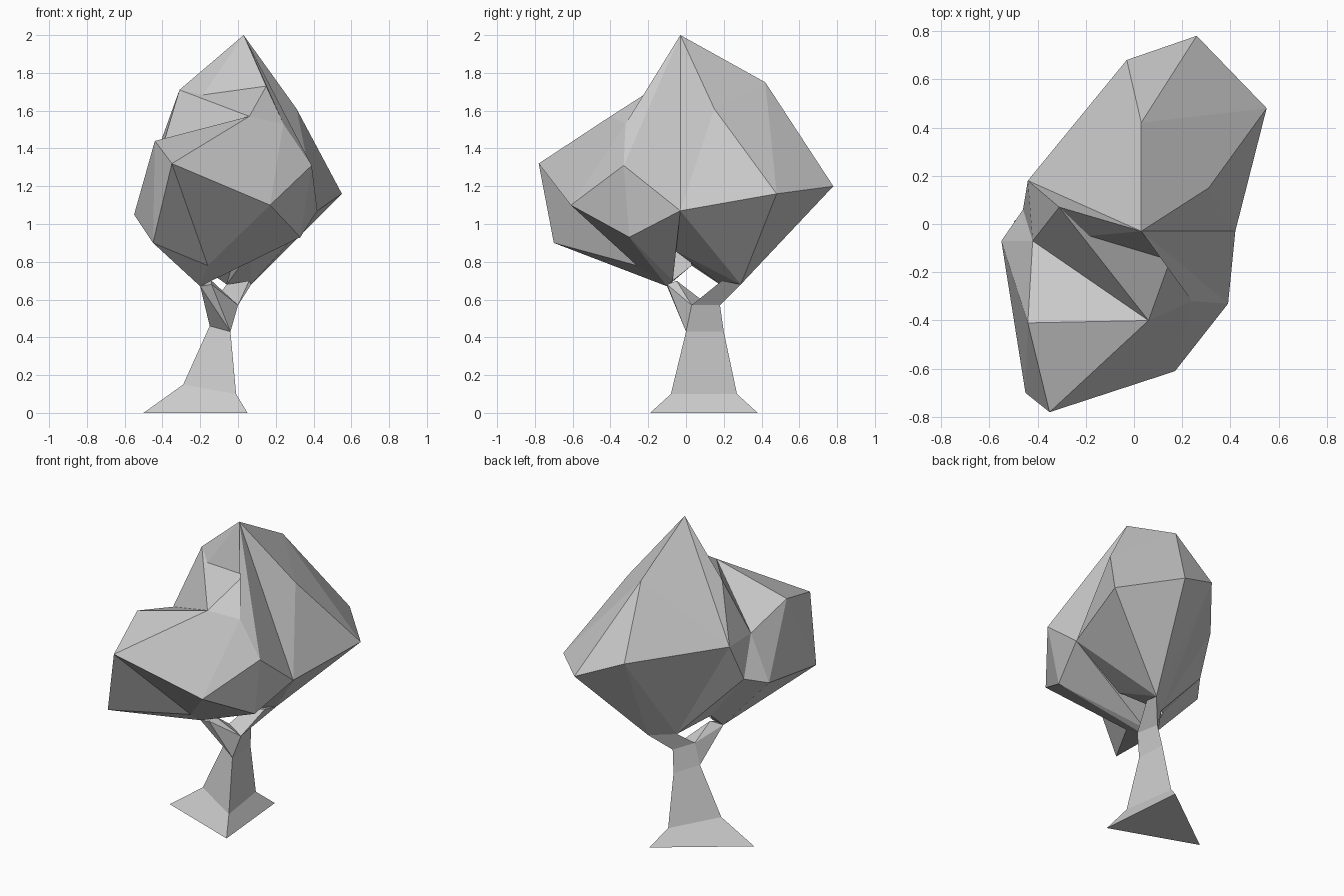
import bpy
import bmesh

if "Cube" in bpy.data.objects:
    bpy.data.objects.remove(bpy.data.objects["Cube"])


def finish(name, bm):
    bmesh.ops.recalc_face_normals(bm, faces=bm.faces[:])
    mesh = bpy.data.meshes.new(name)
    bm.to_mesh(mesh)
    bm.free()
    obj = bpy.data.objects.new(name, mesh)
    bpy.context.collection.objects.link(obj)
    return obj


def hull(name, points):
    """Faceted lump wrapped around a few corner points."""
    bm = bmesh.new()
    for p in points:
        bm.verts.new(p)
    bmesh.ops.convex_hull(bm, input=bm.verts[:])
    bmesh.ops.delete(bm, geom=[v for v in bm.verts if not v.link_faces], context='VERTS')
    return finish(name, bm)


def loft(name, rings):
    """Three-sided tube through triangular cross-sections."""
    bm = bmesh.new()
    loops = [[bm.verts.new(p) for p in ring] for ring in rings]
    for a, b in zip(loops, loops[1:]):
        for i in range(3):
            j = (i + 1) % 3
            bm.faces.new((a[i], a[j], b[j], b[i]))
    bm.faces.new(loops[0])
    bm.faces.new(loops[-1])
    return finish(name, bm)


# Shared corners where the parts meet
apex = (0.03, -0.03, 2.0)
left_back = (-0.44, 0.18, 1.35)
left_dent = (-0.42, -0.07, 1.34)
left_shoulder = (-0.31, 0.07, 1.71)
left_front = (-0.44, -0.41, 1.44)
left_low = (-0.46, 0.06, 1.10)
top_dent = (0.15, -0.15, 1.73)
right_low = (0.42, -0.03, 1.07)
right_high = (0.24, -0.32, 1.53)
right_mid = (0.39, -0.33, 1.31)
front_peak = (0.06, -0.40, 1.57)
front_tip = (-0.35, -0.78, 1.32)
back_root = (-0.06, 0.18, 0.68)
underside = (-0.20, 0.03, 0.78)
front_root = [(-0.16, -0.26, 0.78), (-0.24, -0.12, 0.73),
              (-0.20, -0.10, 0.67), (-0.14, -0.07, 0.70)]
fork = [(-0.15, 0.07, 0.46), (-0.04, 0.0, 0.43), (-0.05, 0.20, 0.43)]
knee = [(-0.12, 0.08, 0.60), (0.0, 0.03, 0.57), (-0.03, 0.18, 0.57)]

# Trunk flaring to a triangular foot, continuing into the back branch
loft("trunk_and_back_branch", [
    [(-0.50, 0.01, 0), (0.05, -0.19, 0), (0.0, 0.38, 0)],
    [(-0.29, 0.05, 0.15), (-0.01, -0.08, 0.10), (-0.06, 0.27, 0.10)],
    fork, knee,
    [back_root, (0.06, 0.19, 0.70), (0.07, 0.29, 0.68)],
])

# Front branch leaving the trunk at the fork
hull("front_branch", [fork[0], fork[1], knee[0], knee[1],
                      (-0.20, -0.10, 0.67), (-0.14, -0.10, 0.68), (-0.14, -0.05, 0.70)])

# Tall rear foliage
hull("back_foliage", [
    apex, left_back, right_low, back_root,
    (0.03, 0.42, 1.75), (0.31, 0.15, 1.61), (0.55, 0.48, 1.16),
    (0.26, 0.78, 1.20), (-0.03, 0.68, 1.32),
    (0.07, 0.29, 0.68), (0.07, -0.06, 0.86),
])

# Overhanging front foliage: two lumps meeting in a crease underneath
hull("front_foliage_right", front_root + [
    front_peak, front_tip, left_front, left_dent, right_high, right_mid, right_low,
    (0.17, -0.61, 1.10), (0.33, -0.30, 0.93), (0.10, -0.13, 0.93),
])
hull("front_foliage_left", front_root + [
    front_tip, left_front, left_dent, left_low, underside,
    (-0.45, -0.70, 0.90), (-0.55, -0.07, 1.05),
])

# Foliage between the front and back lumps, creased at the top dent
hull("middle_foliage_back", [apex, left_shoulder, top_dent, left_back, left_dent,
                             left_low, underside, right_low, back_root])
hull("middle_foliage_front", [front_peak, left_shoulder, top_dent, left_dent,
                              right_high, right_mid, right_low, back_root])
hull("middle_foliage_right", [apex, top_dent, right_high, right_mid, right_low])
